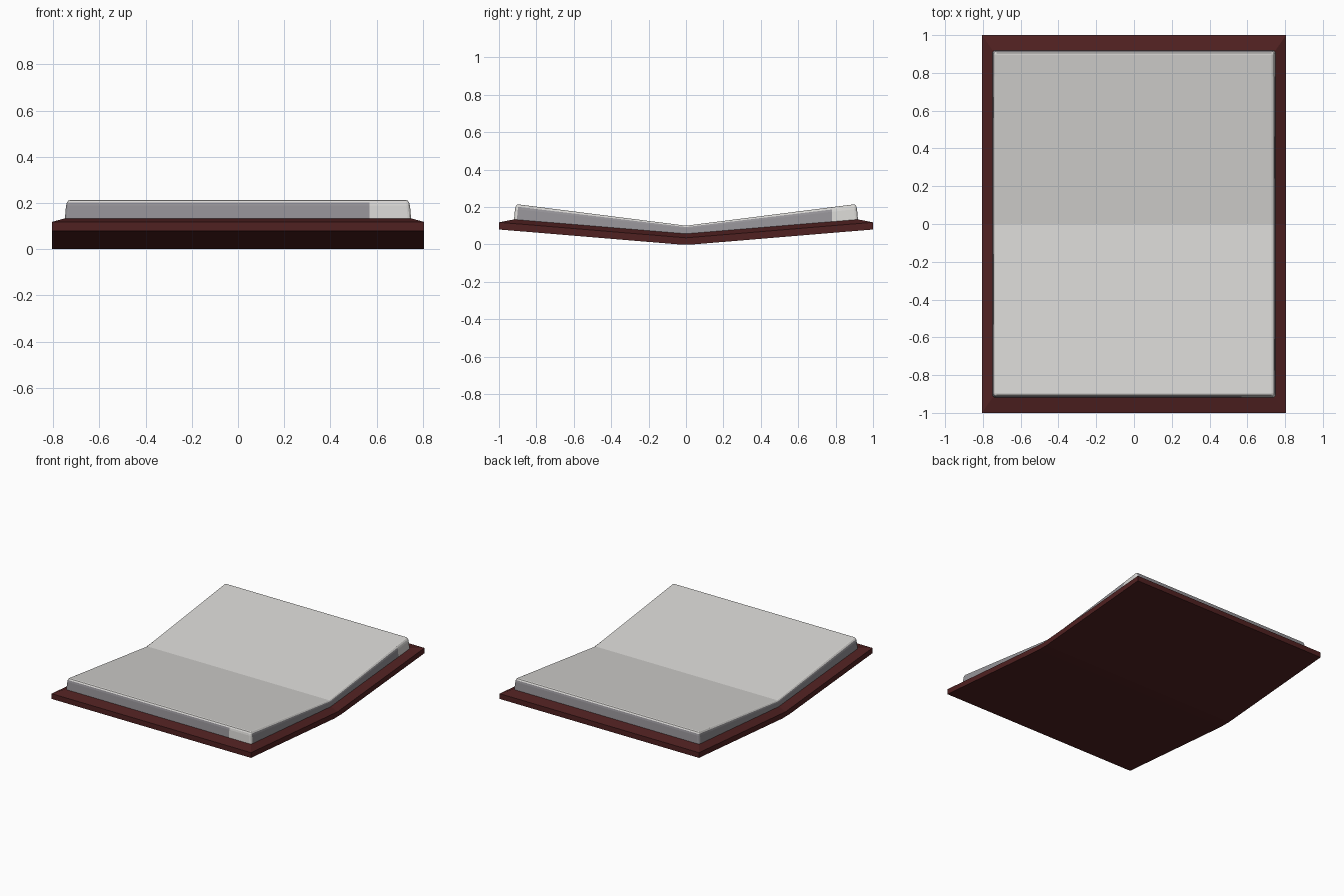
import bpy
import bmesh
from mathutils import Vector

default = bpy.data.objects.get("Cube")
if default:
    bpy.data.objects.remove(default, do_unlink=True)


def material(name, color):
    mat = bpy.data.materials.new(name)
    mat.use_nodes = True
    mat.diffuse_color = (*color, 1)
    bsdf = mat.node_tree.nodes["Principled BSDF"]
    bsdf.inputs["Base Color"].default_value = (*color, 1)
    bsdf.inputs["Roughness"].default_value = 0.8
    return mat


def block(low, high, z_low, z_high):
    """Tapered box: half sizes at the bottom and at the top."""
    bm = bmesh.new()
    bmesh.ops.create_cube(bm, size=2)
    for v in bm.verts:
        half, z = (high, z_high) if v.co.z > 0 else (low, z_low)
        v.co = (v.co.x * half[0], v.co.y * half[1], z)
    return bm


def cut(bm, point, normal):
    bmesh.ops.bisect_plane(bm, geom=bm.verts[:] + bm.edges[:] + bm.faces[:],
                           plane_co=point, plane_no=normal)


def finish(bm, name, mats):
    bmesh.ops.recalc_face_normals(bm, faces=bm.faces[:])
    mesh = bpy.data.meshes.new(name)
    bm.to_mesh(mesh)
    bm.free()
    for mat in mats:
        mesh.materials.append(mat)
    obj = bpy.data.objects.new(name, mesh)
    bpy.context.collection.objects.link(obj)
    return obj


leather = material("dark red leather", (0.08, 0.015, 0.015))
paper = material("pale paper", (0.68, 0.67, 0.65))
edge_gray = material("gray page edges", (0.30, 0.29, 0.31))

SPINE = 0.04
RISE = 0.083

# Cover: flat board with a sloped rim, folded along a narrow flat spine
bm = block((0.805, 1), (0.805, 1), 0, 0.035)
top = max(bm.faces, key=lambda f: f.calc_center_median().z)
bmesh.ops.inset_region(bm, faces=[top], thickness=0.06)
for v in top.verts:
    v.co = (0.75 if v.co.x > 0 else -0.75, 0.92 if v.co.y > 0 else -0.92, 0.057)
for y in (-SPINE, 0, SPINE):
    cut(bm, (0, y, 0), (0, 1, 0))
for v in bm.verts:
    lift = max(0, abs(v.co.y) - SPINE) * RISE
    # the upper side folds to a sharp valley, the underside keeps the flat spine
    v.co.z += lift if v.co.z < 0.01 else abs(v.co.y) * RISE
finish(bm, "cover", [leather])

# Page block: rounded upper rim and corners, thicker toward the ends
LOW, HIGH = 0.05, 0.10
bm = block((0.75, 0.92), (0.742, 0.912), LOW, HIGH)
rim = [e for e in bm.edges if max(v.co.z for v in e.verts) > HIGH - 0.01]
bmesh.ops.bevel(bm, geom=rim, offset=0.015, segments=3, profile=0.5, affect="EDGES")
cut(bm, (0, 0, 0), (0, 1, 0))
cut(bm, (0.57, 0, 0), (1, 0, 0))
cut(bm, (0, 0.78, 0), (0, 1, 0))
for v in bm.verts:
    t = (v.co.z - LOW) / (HIGH - LOW)
    v.co.z += abs(v.co.y) * (RISE + t * 0.044)

# Gray sides, with a pale end on the front and on the left side
bm.normal_update()
for f in bm.faces:
    c = f.calc_center_median()
    side = abs(f.normal.z) < 0.4
    pale = (c.x > 0.57 and c.y < -0.89) or (c.x > 0.72 and c.y > 0.78 and f.normal.x > 0.5)
    f.material_index = 1 if side and not pale else 0
finish(bm, "pages", [paper, edge_gray])
